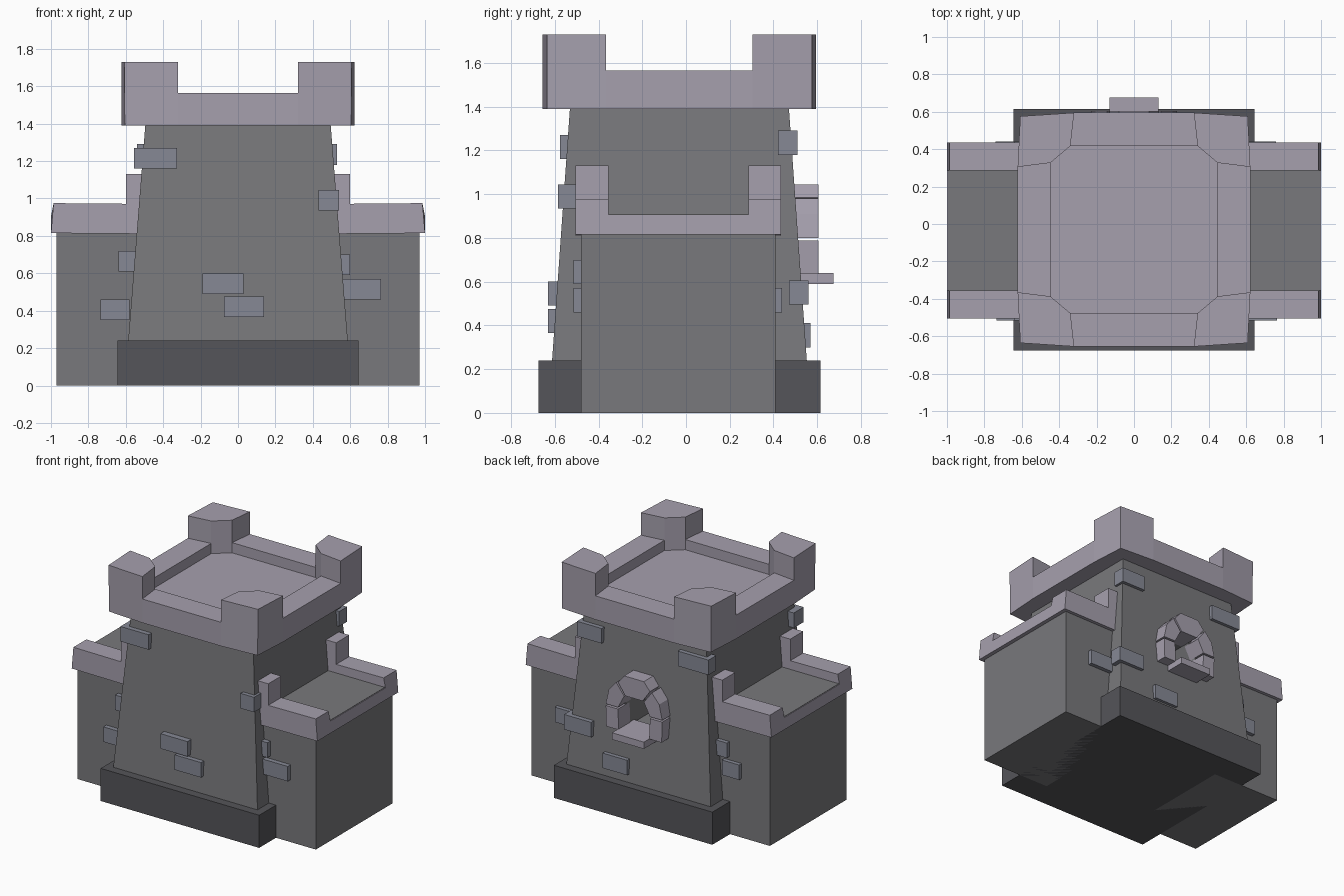
import bpy, bmesh
from mathutils import Vector

if "Cube" in bpy.data.objects:
    bpy.data.objects.remove(bpy.data.objects["Cube"])


def mat(name, r, g, b):
    m = bpy.data.materials.new(name)
    m.diffuse_color = (r, g, b, 1)
    m.use_nodes = True
    m.node_tree.nodes["Principled BSDF"].inputs["Base Color"].default_value = m.diffuse_color
    return m


WALL = mat("wall_grey", .19, .19, .20)
DARK = mat("plinth_grey", .09, .09, .10)
TRIM = mat("trim_grey", .38, .35, .42)
BRICK = mat("brick_grey", .24, .25, .30)


def finish(bm, name, material):
    bmesh.ops.recalc_face_normals(bm, faces=bm.faces)
    me = bpy.data.meshes.new(name)
    bm.to_mesh(me)
    bm.free()
    ob = bpy.data.objects.new(name, me)
    bpy.context.collection.objects.link(ob)
    if material:
        me.materials.append(material)
    return ob


def loft(name, a, b, material):
    """Solid between two matching 3D loops."""
    bm = bmesh.new()
    va, vb = [[bm.verts.new(p) for p in loop] for loop in (a, b)]
    n = len(va)
    bm.faces.new(va)
    bm.faces.new(vb)
    for i in range(n):
        j = (i + 1) % n
        bm.faces.new((va[i], va[j], vb[j], vb[i]))
    return finish(bm, name, material)


def rect(x0, x1, y0, y1, z):
    return [(x0, y0, z), (x1, y0, z), (x1, y1, z), (x0, y1, z)]


def box(name, x, y, z, material):
    return loft(name, rect(*x, *y, z[0]), rect(*x, *y, z[1]), material)


def slab_xz(name, pts, y0, y1, material):
    return loft(name, [(x, y0, z) for x, z in pts], [(x, y1, z) for x, z in pts], material)


CY = -.03  # tower centre line in y

# Plinth and tapered tower body
box("plinth", (-.645, .645), (-.675, .615), (0, .24), DARK)
tower = loft("tower_body", rect(-.59, .59, CY - .585, CY + .585, .2),
             rect(-.495, .495, CY - .50, CY + .50, 1.40), WALL)

# Arched window recess
cut = slab_xz("window_cutter", [(-.13, .62), (.13, .62), (.13, .8), (.075, .905),
                                (-.075, .905), (-.13, .8)], .25, .8, None)
cut.hide_render = True
cut.hide_viewport = True
cut.display_type = 'WIRE'
mod = tower.modifiers.new("window", 'BOOLEAN')
mod.operation = 'DIFFERENCE'
mod.object = cut
mod.solver = 'EXACT'

# Window surround: sill, jambs, shoulders, keystone
box("window_sill", (-.13, .13), (.42, .675), (.59, .64), TRIM)
for s, side in ((-1, "left"), (1, "right")):
    slab_xz("window_jamb_" + side, [(s * x, z) for x, z in
            ((.125, .635), (.225, .635), (.23, .787), (.13, .787))], .47, .605, TRIM)
    slab_xz("window_shoulder_" + side, [(s * x, z) for x, z in
            ((.13, .80), (.23, .80), (.205, .91), (.145, .98), (.08, .895))], .46, .605, TRIM)
slab_xz("window_keystone", [(-.07, .90), (.07, .90), (.13, .985), (.08, 1.045),
                            (-.08, 1.045), (-.13, .985)], .44, .605, TRIM)


# Battlement crown: low walls, four corner merlons, sunken floor
def crown():
    bm = bmesh.new()
    lo, mid, top, floor = 1.39, 1.565, 1.73, 1.49
    base, inner, corners = [], [], []
    for sx, sy in ((1, -1), (1, 1), (-1, 1), (-1, -1)):
        def v(x, y, z):
            return bm.verts.new((sx * x, CY + sy * y, z))
        a, c, b = (.32, .625), (.608, .606), (.622, .335)
        i, j = (.34, .447), (.447, .357)
        if sx * sy > 0:  # keep the order running around the tower
            a, c, b, i, j = b, c, a, j, i
        d = {k: {z: v(*p, z) for z in (lo, mid, top)} for k, p in zip("ab", (a, b))}
        d["c"] = {z: v(*c, z) for z in (lo, top)}
        for k, p in zip("ij", (i, j)):
            d[k] = {z: v(*p, z) for z in (floor, mid, top)}
        for e in bm.verts:
            if e in d["c"].values() and e.co.z < 1.4:
                e.co.x *= .995
        A, B, C, I, J = (d[k] for k in "abcij")
        base += [A[lo], C[lo], B[lo]]
        inner += [I[floor], J[floor]]
        bm.faces.new((A[top], C[top], B[top], J[top], I[top]))
        bm.faces.new((A[lo], C[lo], C[top], A[top], A[mid]))
        bm.faces.new((B[lo], B[mid], B[top], C[top], C[lo]))
        bm.faces.new((A[mid], A[top], I[top], I[mid]))
        bm.faces.new((B[mid], J[mid], J[top], B[top]))
        bm.faces.new((I[floor], I[mid], I[top], J[top], J[mid], J[floor]))
        corners.append(d)
    bm.faces.new(base)
    bm.faces.new(inner)
    for n in range(4):
        p, q = corners[n], corners[(n + 1) % 4]
        bm.faces.new((p["b"][lo], q["a"][lo], q["a"][mid], p["b"][mid]))
        bm.faces.new((p["b"][mid], q["a"][mid], q["i"][mid], p["j"][mid]))
        bm.faces.new((p["j"][mid], q["i"][mid], q["i"][floor], p["j"][floor]))
    return finish(bm, "tower_crown", TRIM)


crown()

# Side wings: wall block, U-shaped parapet, merlons against the tower
for s, side in ((-1, "left"), (1, "right")):
    box("wing_wall_" + side, (s * .40, s * .97), (-.48, .41), (0, .82), WALL)
    prof = [(-.505, .815), (.435, .815), (.435, .975), (.285, .975),
            (.285, .905), (-.355, .905), (-.355, .975), (-.505, .975)]
    loft("wing_parapet_" + side, [(s * .42, y, z - .005) for y, z in prof],
         [(s * (1 - max(0, z - .905) * .2), y, z) for y, z in prof], TRIM)
    for y, end in (((-.505, -.355), "front"), ((.285, .435), "back")):
        box("wing_merlon_%s_%s" % (side, end), (s * .42, s * .60), y, (.95, 1.13), TRIM)
    box("wing_floor_" + side, (s * .42, s * .995), (-.355, .285), (.89, .908), WALL)

# Protruding bricks: x range, y range, bottom z
bricks = [
    # front of tower
    (-.555, -.325, -.575, -.46, 1.16), (.43, .54, -.585, -.505, .935),
    (-.19, .03, -.63, -.55, .49), (-.075, .14, -.63, -.55, .365),
    # front of wings
    (-.64, -.50, -.515, -.45, .61), (-.735, -.58, -.515, -.45, .35),
    (.52, .765, -.515, -.45, .46), (.50, .60, -.515, -.45, .59),
    # back of tower
    (.33, .53, .42, .51, 1.18), (-.54, -.29, .42, .51, 1.18),
    (.38, .60, .47, .56, .495), (.08, .28, .50, .57, .30),
    # back of wings
    (.56, .76, .38, .44, .46), (-.64, -.50, .38, .44, .57), (-.74, -.60, .38, .44, .435),
]
for n, (x0, x1, y0, y1, z) in enumerate(bricks):
    box("brick_%02d" % (n + 1), (x0, x1), (y0, y1), (z, z + .11), BRICK)
